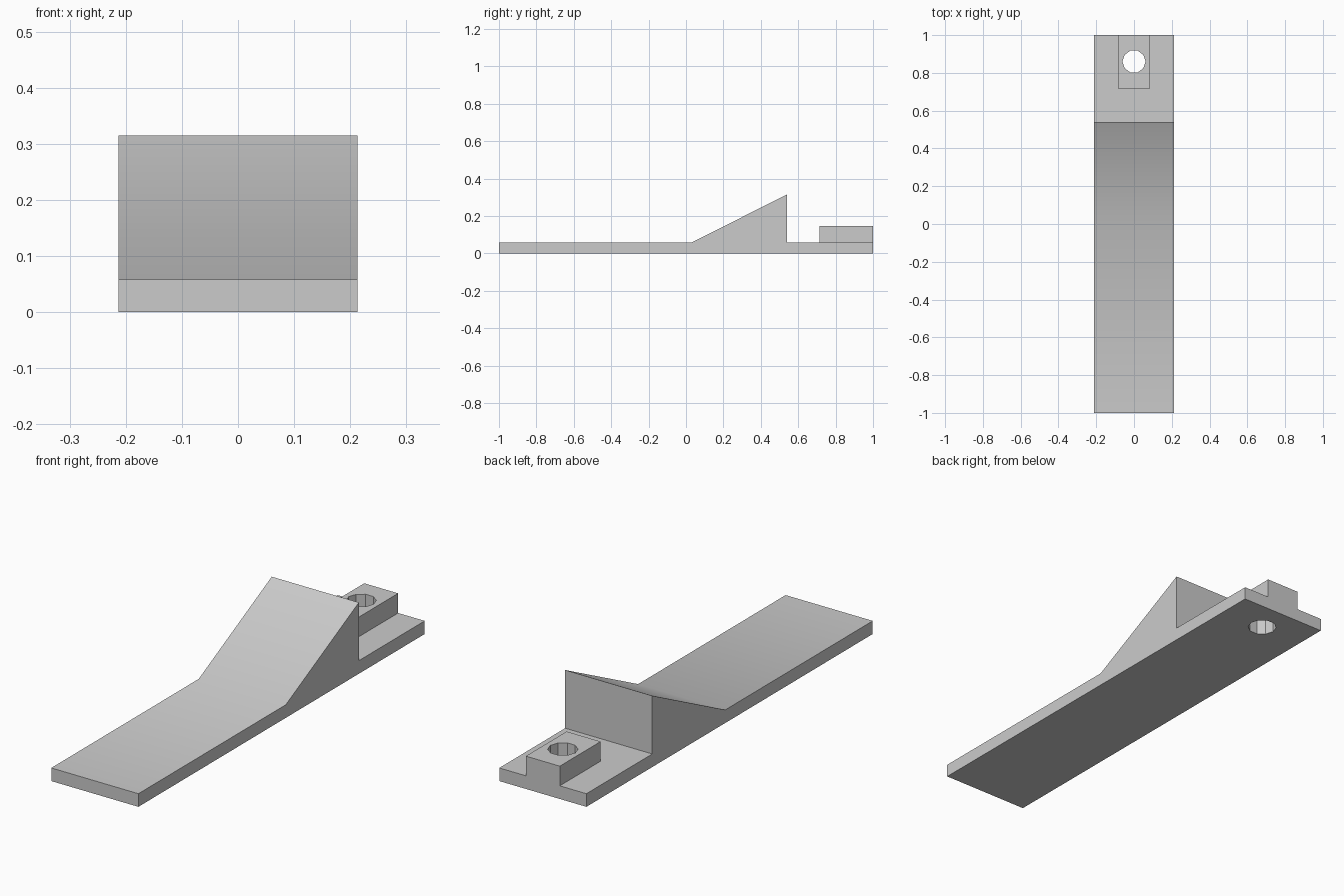
import bpy
import bmesh
from math import radians

cube = bpy.data.objects.get("Cube")
if cube:
    bpy.data.objects.remove(cube, do_unlink=True)

HALF_WIDTH = 0.213
BASE_TOP = 0.058
HOLE_Y = 0.86

grey = bpy.data.materials.new("plain grey")
grey.use_nodes = True
colour = (0.6, 0.6, 0.6, 1)
grey.diffuse_color = colour
grey.node_tree.nodes["Principled BSDF"].inputs["Base Color"].default_value = colour


def extrude_profile(name, profile, half_width):
    """Sweep a closed (y, z) profile from -half_width to +half_width in x."""
    bm = bmesh.new()
    face = bm.faces.new([bm.verts.new((-half_width, y, z)) for y, z in profile])
    swept = bmesh.ops.extrude_face_region(bm, geom=[face])["geom"]
    verts = [v for v in swept if isinstance(v, bmesh.types.BMVert)]
    bmesh.ops.translate(bm, verts=verts, vec=(2 * half_width, 0, 0))
    bmesh.ops.recalc_face_normals(bm, faces=bm.faces)
    mesh = bpy.data.meshes.new(name)
    bm.to_mesh(mesh)
    bm.free()
    mesh.materials.append(grey)
    obj = bpy.data.objects.new(name, mesh)
    bpy.context.collection.objects.link(obj)
    return obj


def apply_boolean(target, other, operation):
    """Combine two solids and remove the helper."""
    mod = target.modifiers.new(operation.lower(), 'BOOLEAN')
    mod.operation = operation
    mod.solver = 'EXACT'
    mod.object = other
    bpy.context.view_layer.objects.active = target
    bpy.ops.object.modifier_apply(modifier=mod.name)
    bpy.data.objects.remove(other, do_unlink=True)


# Flat strip rising into a wedge, then dropping to the rear ledge
wedge = extrude_profile("wedge_strip", [
    (-1, 0), (1, 0), (1, BASE_TOP), (0.54, BASE_TOP),
    (0.54, 0.315), (0.03, BASE_TOP), (-1, BASE_TOP)], HALF_WIDTH)

# Raised block on the rear ledge
block = extrude_profile("rear_block", [
    (0.715, 0.02), (1, 0.02), (1, 0.145), (0.715, 0.145)], 0.083)
apply_boolean(wedge, block, 'UNION')

# Ten-sided hole through block and ledge
bpy.ops.mesh.primitive_cylinder_add(
    vertices=10, radius=0.061, depth=1, location=(0, HOLE_Y, 0),
    rotation=(0, 0, radians(90)))
hole = bpy.context.object
hole.name = "hole_cutter"
hole.hide_render = True
hole.data.materials.append(grey)
apply_boolean(wedge, hole, 'DIFFERENCE')

# Soft bend at the foot of the ramp, all other edges sharp
bpy.ops.object.select_all(action='DESELECT')
wedge.select_set(True)
bpy.context.view_layer.objects.active = wedge
bpy.ops.object.shade_smooth_by_angle(angle=radians(30))
